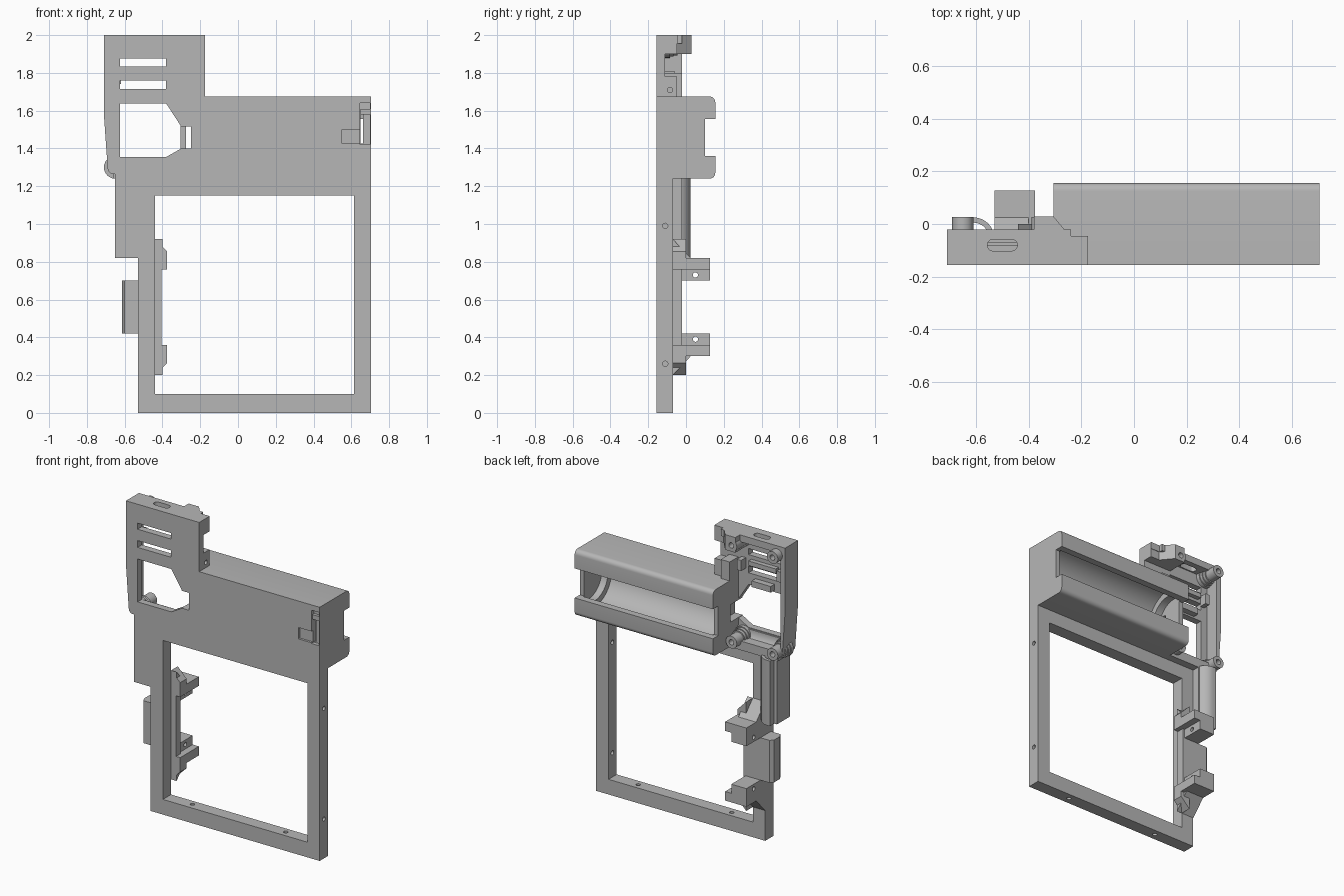
import bpy, bmesh
from math import sin, cos, radians
from mathutils import Vector

if "Cube" in bpy.data.objects:
    bpy.data.objects.remove(bpy.data.objects["Cube"], do_unlink=True)

grey = bpy.data.materials.new("plain grey")
grey.use_nodes = True
grey.diffuse_color = (0.47, 0.47, 0.47, 1)
grey.node_tree.nodes["Principled BSDF"].inputs["Base Color"].default_value = (0.47, 0.47, 0.47, 1)

FRONT, THIN, RIM, BACK = -0.155, -0.11, -0.02, 0.155
PLATE = -0.07


def arc(cx, cy, r, start, end, n=12):
    angles = [radians(start + (end - start) * i / n) for i in range(n + 1)]
    return [(cx + r * cos(a), cy + r * sin(a)) for a in angles]


def rect(a0, a1, b0, b1):
    return [(a0, b0), (a1, b0), (a1, b1), (a0, b1)]


def prism(name, points, axis, lo, hi):
    """Extrude a flat profile along x (y,z), y (x,z) or z (x,y)."""
    place = {"x": lambda p, h: (h, p[0], p[1]),
             "y": lambda p, h: (p[0], h, p[1]),
             "z": lambda p, h: (p[0], p[1], h)}[axis]
    bm = bmesh.new()
    face = bm.faces.new([bm.verts.new(place(p, lo)) for p in points])
    new = bmesh.ops.extrude_face_region(bm, geom=[face])["geom"]
    move = Vector(place((0, 0), hi)) - Vector(place((0, 0), lo))
    bmesh.ops.translate(bm, vec=move, verts=[v for v in new if isinstance(v, bmesh.types.BMVert)])
    bmesh.ops.recalc_face_normals(bm, faces=bm.faces)
    mesh = bpy.data.meshes.new(name)
    bm.to_mesh(mesh)
    bm.free()
    mesh.materials.append(grey)
    obj = bpy.data.objects.new(name, mesh)
    bpy.context.collection.objects.link(obj)
    return obj


def box(name, x0, x1, y0, y1, z0, z1):
    return prism(name, rect(x0, x1, z0, z1), "y", y0, y1)


def hole(axis, a, b, lo, hi, r=0.014):
    return prism("hole_cutter", arc(a, b, r, 0, 337.5, 15), axis, lo, hi)


def select(obj):
    bpy.ops.object.select_all(action="DESELECT")
    obj.select_set(True)
    bpy.context.view_layer.objects.active = obj


def cut(obj, *cutters):
    select(obj)
    for c in cutters:
        c.hide_render = True
        mod = obj.modifiers.new("cut", "BOOLEAN")
        mod.operation, mod.solver, mod.object = "DIFFERENCE", "EXACT", c
        bpy.ops.object.modifier_apply(modifier=mod.name)
        bpy.data.objects.remove(c, do_unlink=True)
    return obj


# Screen frame with screw holes in its side and bottom rails
frame = box("screen_frame", -0.53, 0.705, FRONT, PLATE, 0, 1.25)
cut(frame, box("opening", -0.44, 0.615, -0.3, 0.3, 0.1, 1.15),
    *[hole("x", THIN, z, 0.5, 0.8) for z in (0.26, 0.99)],
    *[hole("z", x, THIN, -0.1, 0.2) for x in (-0.257, 0.426)])

# Battery holder: rounded box with a trough that opens to the back
MID = 1.4575
profile = ([(FRONT, 1.24)] + arc(BACK - 0.03, 1.27, 0.03, -90, 0, 6)
           + [(BACK, 1.36), (0.1, 1.36), (0.1, 1.555), (BACK, 1.555)]
           + arc(BACK - 0.03, 1.645, 0.03, 0, 90, 6) + [(FRONT, 1.675)])
holder = prism("battery_holder", profile, "x", -0.305, 0.705)


def trough(r, x0, x1):
    pts = arc(0.05, MID, r, 90, 270, 24)
    pts += [(0.11, MID - r), (0.11, 1.36), (0.2, 1.36), (0.2, 1.555), (0.11, 1.555), (0.11, MID + r)]
    return prism("trough_cutter", pts, "x", x0, x1)


cut(holder, trough(0.175, -0.225, 0.63), trough(0.135, -0.275, 0.675),
    box("latch", 0.645, 0.7, -0.2, -0.13, 1.42, 1.64),
    box("latch_side", 0.55, 0.646, -0.2, -0.14, 1.425, 1.5),
    box("latch_slit", 0.648, 0.662, -0.2, 0.05, 1.425, 1.58),
    box("window_notch", -0.4, -0.25, -0.2, -0.03, 1.4, 1.515))
box("latch_step", 0.648, 0.7, -0.15, -0.13, 1.58, 1.61)

# Upper panel: shallow tray with a window, two slots and a top slot
outline = ([(-0.305, 1.265), (-0.305, 1.675), (-0.175, 1.675), (-0.175, 2), (-0.71, 2), (-0.71, 1.58)]
           + arc(-0.66, 1.295, 0.03, 180, 270, 6))
panel = prism("upper_panel", outline, "y", FRONT, RIM)
window = [(-0.625, 1.355), (-0.38, 1.355), (-0.3, 1.4), (-0.25, 1.4), (-0.25, 1.515),
          (-0.3, 1.515), (-0.38, 1.638), (-0.625, 1.638)]
cut(panel, box("pocket", -0.675, -0.1, THIN, 0.1, 1.3, 1.955),
    box("rim_end", -0.24, -0.1, -0.045, 0.1, 1.9, 2.1),
    prism("window", window, "y", -0.3, 0.1),
    box("slot", -0.625, -0.38, -0.3, 0.1, 1.835, 1.875),
    box("slot", -0.625, -0.38, -0.3, 0.1, 1.715, 1.76),
    prism("top_slot", arc(-0.535, -0.08, 0.022, 90, 270) + arc(-0.465, -0.08, 0.022, -90, 90),
          "z", 1.9, 2.1))

# Curved ramp below the window, with the plate joining it to the frame
ramp = [(FRONT + 0.01, 1.24), (RIM, 1.24), (RIM, 1.27)] + arc(RIM, 1.35, 0.08, 270, 180)
ramp += [(THIN, 1.35), (FRONT + 0.01, 1.35)]
prism("lower_ramp", ramp, "x", -0.66, -0.305)
box("joining_plate", -0.53, -0.305, FRONT, PLATE, 1.15, 1.27)

# Hinge blocks on the panel's right edge, each with a screw hole
for name, x0, z0, z1, hz in (("upper_hinge_block", -0.24, 1.9, 2, 1.97),
                             ("lower_hinge_block", -0.305, 1.675, 1.78, 1.71)):
    block = box(name, x0, -0.175, FRONT, -0.048, z0, z1)
    cut(block, hole("x", -0.085, hz, -0.4, 0))
box("hinge_step", -0.305, -0.24, THIN, RIM, 1.675, 1.8)
brace = prism("hinge_brace", [(-0.38, -0.11), (-0.24, -0.11), (-0.24, -0.05), (-0.305, 0.028), (-0.38, 0.028)],
              "z", 1.9, 2)
cut(brace, hole("y", -0.35, 1.94, -0.05, 0.1, 0.018))

# Four screw posts with flared feet
for x in (-0.35, -0.65):
    for z in (1.30, 1.94):
        post = prism("screw_post", arc(x, z, 0.04, 0, 348.75, 31), "y", THIN, 0.027)
        cut(post, hole("y", x, z, -0.05, 0.1, 0.018))
        for i in range(3):
            foot = arc(x, z, 0.06 - i * 0.006, 0, 345, 23)
            if z < 1.5 or x < -0.5:
                prism("post_foot", foot, "y", THIN, -0.085 + i * 0.02)

# Small ribs and pads on the inside of the panel
box("slot_rib", -0.6, -0.4, THIN, -0.08, 1.78, 1.81)
box("window_rib", -0.57, -0.43, THIN, -0.07, 1.65, 1.69)
for x in (-0.65, -0.36):
    box("inner_pad", x, x + 0.03, THIN, -0.06, 1.74, 1.81)

# Side column and its curved cable guide
box("side_column", -0.65, -0.53, FRONT, RIM, 0.82, 1.27)
guide = arc(-0.61, -0.055, 0.08, 0, 90) + [(-0.63, 0.025), (-0.63, -0.03), (-0.61, -0.03)]
guide += arc(-0.61, -0.055, 0.06, 90, 0)
prism("cable_guide", guide, "z", 0.82, 1.25)

# Clamp: sloped feet, two arms with holes, and a middle wall
for side in (1, -1):
    def level(d, s=side):
        return 0.56 + s * d
    foot = [(PLATE, level(0.36)), (0.025, level(0.26)), (0.025, level(0.2)), (PLATE, level(0.2))]
    prism("clamp_foot", foot, "x", -0.53, -0.4)
    arm = [(-0.53, level(0.26)), (-0.375, level(0.26)), (-0.375, level(0.2)),
           (-0.42, level(0.2)), (-0.42, level(0.14)), (-0.53, level(0.14))]
    cut(prism("clamp_arm", arm, "y", -0.02, 0.127), hole("x", 0.05, level(0.17), -0.7, -0.2))
    tip = [(-0.44, level(0.36)), (-0.375, level(0.295)), (-0.375, level(0.2)), (-0.44, level(0.2))]
    prism("clamp_gusset", tip, "y", -0.068, 0.0)
box("clamp_wall", -0.53, -0.405, PLATE, RIM, 0.34, 0.78)
prism("side_clip", [(-0.53, -0.13), (-0.6, -0.13), (-0.615, -0.1), (-0.615, -0.04), (-0.595, RIM), (-0.53, RIM)],
      "z", 0.42, 0.70)

# Smooth the curved surfaces, keep edges sharp
for obj in list(bpy.context.collection.objects):
    if obj.type == "MESH" and obj.data.materials and obj.data.materials[0] == grey:
        select(obj)
        bpy.ops.object.shade_smooth_by_angle(angle=radians(30))
